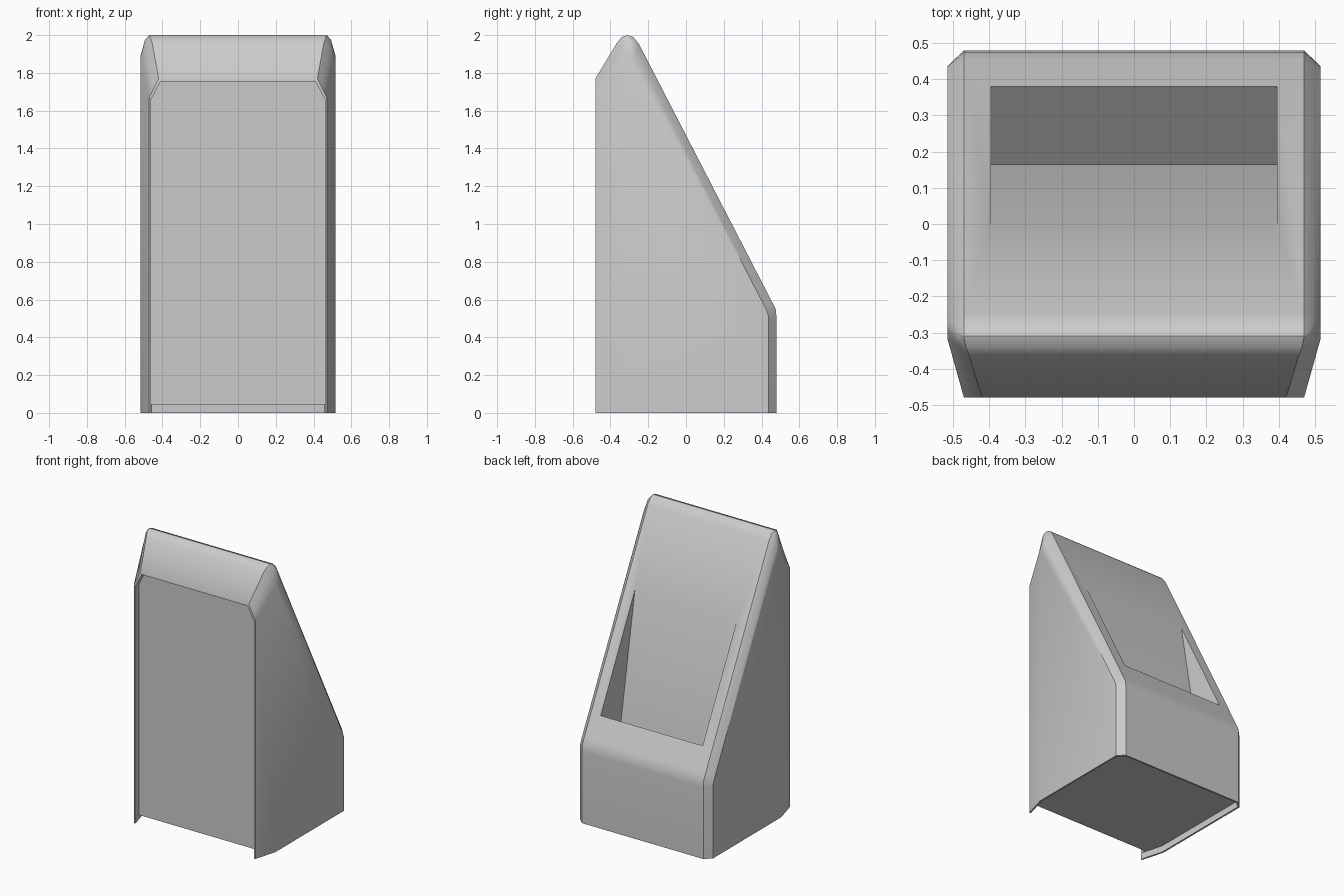
import bpy, bmesh
from mathutils import Vector

if "Cube" in bpy.data.objects:
    bpy.data.objects.remove(bpy.data.objects["Cube"])


def make_object(name, bm):
    bmesh.ops.recalc_face_normals(bm, faces=bm.faces)
    mesh = bpy.data.meshes.new(name)
    bm.to_mesh(mesh)
    bm.free()
    ob = bpy.data.objects.new(name, mesh)
    bpy.context.collection.objects.link(ob)
    return ob


def prism(name, points, offset):
    bm = bmesh.new()
    face = bm.faces.new([bm.verts.new(p) for p in points])
    new = bmesh.ops.extrude_face_region(bm, geom=[face])["geom"]
    bmesh.ops.translate(bm, vec=Vector(offset),
                        verts=[g for g in new if isinstance(g, bmesh.types.BMVert)])
    return make_object(name, bm)


def cut(target, cutter):
    mod = target.modifiers.new("cut", "BOOLEAN")
    mod.operation = "DIFFERENCE"
    mod.solver = "EXACT"
    mod.object = cutter
    bpy.context.view_layer.objects.active = target
    bpy.ops.object.modifier_apply(modifier=mod.name)
    bpy.data.objects.remove(cutter, do_unlink=True)


# Stations from front lip over the ridge and down the back:
# ridge edge (y, z, half width), flank edge (y, z, half width), corner bulge
stations = [
    ((-.48, 1.77, .42), (-.48, 1.67, .47), 0),
    ((-.365, 1.96, .455), (-.32, 1.86, .515), .02),
    ((-.34, 1.99, .465), (-.305, 1.88, .515), .028),
    ((-.31, 2.0, .47), (-.29, 1.89, .515), .03),
    ((-.28, 1.99, .47), (-.28, 1.894, .515), .025),
    ((-.25, 1.955, .47), (-.27, 1.89, .515), .01),
    ((.455, .589, .47), (.42, .557, .515), 0),
    ((.475, .55, .47), (.435, .52, .515), 0),
    ((.48, .50, .47), (.437, .49, .515), 0),
    ((.48, 0, .47), (.437, 0, .515), 0),
]

# Wedge housing
bm = bmesh.new()
sides = {}
for s in (-1, 1):
    rows = []
    for top, side, bulge in stations:
        mid = [(a + b) / 2 for a, b in zip(top, side)]
        mid[1] += bulge
        rows.append([bm.verts.new((s * w, y, z)) for y, z, w in (top, mid, side)])
    foot = bm.verts.new((s * .515, -.32, 0))
    toe = bm.verts.new((s * .47, -.48, 0))
    for a, b in zip(rows, rows[1:]):
        for k in (0, 1):
            bm.faces.new((a[k], a[k + 1], b[k + 1], b[k]))
    bm.faces.new([r[2] for r in rows[1:]] + [foot])
    bm.faces.new((rows[0][2], rows[1][2], foot, toe))
    sides[s] = (rows, foot, toe)
(lr, lf, lt), (rr, rf, rt) = sides[-1], sides[1]
for i in range(len(stations) - 1):
    bm.faces.new((lr[i][0], rr[i][0], rr[i + 1][0], lr[i + 1][0]))
bm.faces.new([lt] + lr[0][::-1] + rr[0] + [rt])
bm.faces.new([lt, lf] + lr[-1][::-1] + rr[-1] + [rf, rt])
housing = make_object("wedge_housing", bm)

# Recessed front panel with clipped top corners
half = [(.46, -.3), (.46, 1.66), (.41, 1.755)]
outline = half + [(-x, z) for x, z in reversed(half)]
cut(housing, prism("front_recess", [(x, -.7, z) for x, z in outline], (0, .26, 0)))

# Recessed underside inside a thin rim
half = [(.458, -.7), (.458, -.48), (.503, -.32), (.503, .432), (.458, .468)]
outline = half + [(-x, y) for x, y in reversed(half)]
cut(housing, prism("base_recess", [(x, y, -.4) for x, y in outline], (0, 0, .445)))

# V-shaped pocket in the sloping back
profile = [(-.018, 1.571), (.165, .55), (.45, .795), (.45, 1.571)]
cut(housing, prism("back_pocket", [(-.395, y, z) for y, z in profile], (.79, 0, 0)))

housing.select_set(True)
bpy.context.view_layer.objects.active = housing
bpy.ops.object.shade_smooth_by_angle(angle=.6)
